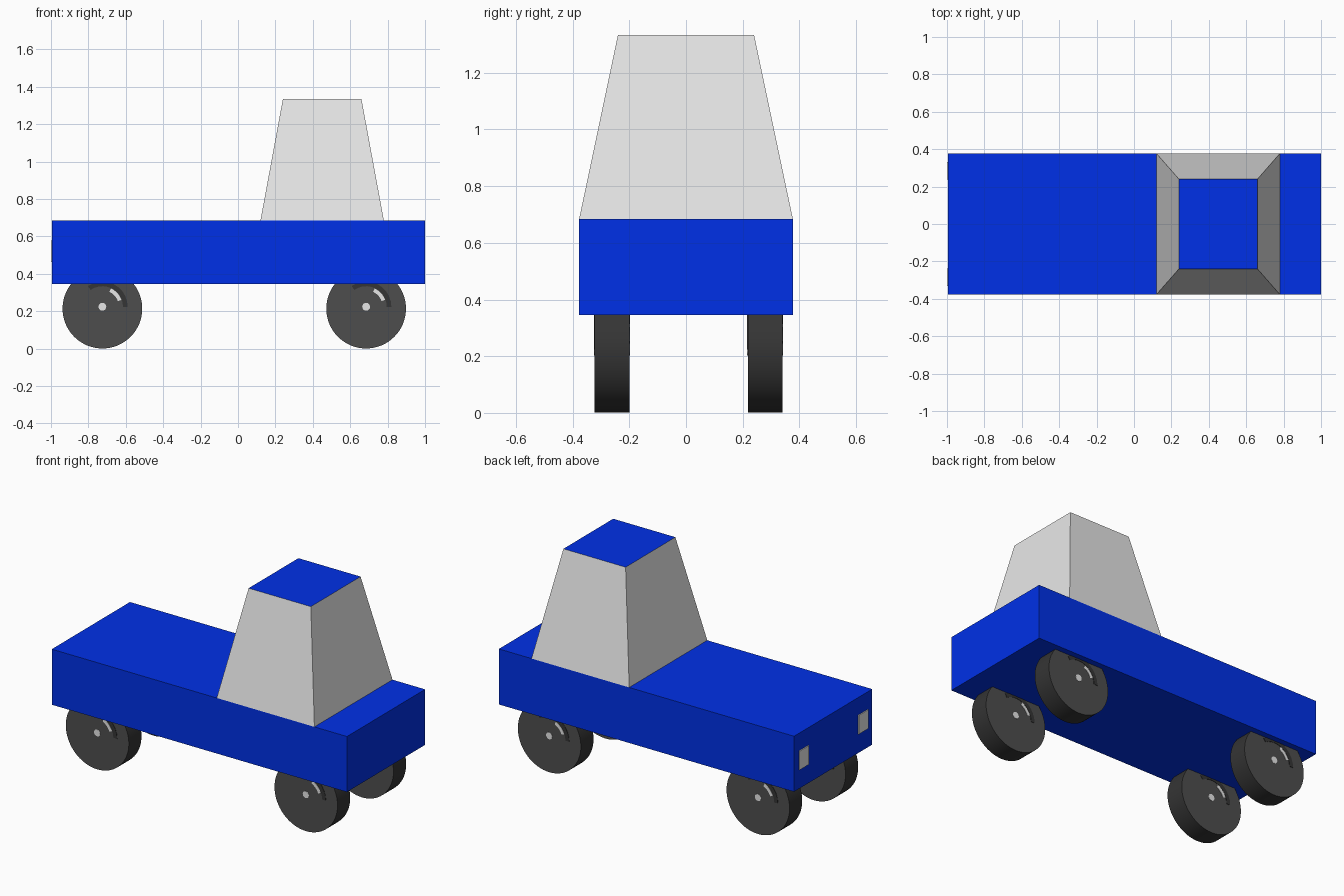
import bpy, bmesh, math
from mathutils import Matrix, Vector

if "Cube" in bpy.data.objects:
    bpy.data.objects.remove(bpy.data.objects["Cube"])


def material(name, rgb):
    m = bpy.data.materials.new(name)
    m.diffuse_color = (*rgb, 1)
    m.use_nodes = True
    m.node_tree.nodes["Principled BSDF"].inputs["Base Color"].default_value = m.diffuse_color
    return m


BLUE = material("blue paint", (0.0, 0.03, 0.8))
GREY = material("light grey", (0.8, 0.8, 0.8))
DARK = material("dark grey wheel face", (0.076, 0.076, 0.076))
BLACK = material("black rubber", (0.035, 0.035, 0.035))


def finish(name, bm, mats):
    bmesh.ops.recalc_face_normals(bm, faces=bm.faces)
    me = bpy.data.meshes.new(name)
    bm.to_mesh(me)
    bm.free()
    for m in mats:
        me.materials.append(m)
    ob = bpy.data.objects.new(name, me)
    bpy.context.collection.objects.link(ob)
    return ob


def box(name, lo, hi, mats, taper=(0, 0)):
    """Box from corner to corner; the top is pulled in by taper on each side."""
    lo, hi = Vector(lo), Vector(hi)
    mid, size = (lo + hi) / 2, hi - lo
    bm = bmesh.new()
    bmesh.ops.create_cube(bm, size=1)
    for v in bm.verts:
        top = v.co.z > 0
        for i in (0, 1):
            inset = 2 * taper[i] if top else 0
            v.co[i] = mid[i] + v.co[i] * (size[i] - inset)
        v.co.z = mid.z + v.co.z * size.z
    # upward faces take the second material when there is one
    bm.normal_update()
    for f in bm.faces:
        f.material_index = 1 if len(mats) > 1 and f.normal.z > 0.9 else 0
    return finish(name, bm, mats)


def cylinder(name, x, y0, y1, z, r, sides, mats):
    """Cylinder along y; the end faces take the last material."""
    bm = bmesh.new()
    bmesh.ops.create_cone(
        bm, cap_ends=True, segments=sides, radius1=r, radius2=r, depth=y1 - y0,
        matrix=Matrix.Translation((x, (y0 + y1) / 2, z)) @ Matrix.Rotation(math.pi / 2, 4, "X"))
    bm.normal_update()
    for f in bm.faces:
        f.material_index = len(mats) - 1 if abs(f.normal.y) > 0.9 else 0
    ob = finish(name, bm, mats)
    bpy.ops.object.select_all(action="DESELECT")
    bpy.context.view_layer.objects.active = ob
    ob.select_set(True)
    bpy.ops.object.shade_smooth_by_angle(angle=math.radians(40))


def arc_plate(name, x, y, z, r0, r1, a0, a1, face, mat):
    """Thin curved mark on a wheel face; face is -1 for front, 1 for back."""
    bm = bmesh.new()
    n, rows = 10, []
    for i in range(n + 1):
        a = math.radians(a0 + (a1 - a0) * i / n)
        rows.append([bm.verts.new((x - face * r * math.cos(a), y + face * d, z + r * math.sin(a)))
                     for r, d in ((r0, 0), (r0, 0.002), (r1, 0.002), (r1, 0))])
    for p, q in zip(rows, rows[1:]):
        for k in range(4):
            bm.faces.new((p[k], p[(k + 1) % 4], q[(k + 1) % 4], q[k]))
    bm.faces.new(rows[0])
    bm.faces.new(rows[-1])
    finish(name, bm, [mat])


# Body slab and tapered cabin with a painted roof
box("body", (-0.994, -0.377, 0.345), (1.0, 0.377, 0.684), [BLUE])
box("cabin", (0.12, -0.377, 0.684), (0.78, 0.377, 1.334), [GREY, BLUE], (0.12, 0.137))

# Lamps on the left end
for side, y in (("front", -0.285), ("back", 0.285)):
    box(side + "_lamp", (-1.0, y - 0.046, 0.462), (-0.993, y + 0.046, 0.577), [GREY])

# Wheels, each with an axle end and curved marks on both faces
for end, x in (("left", -0.725), ("right", 0.685)):
    for side, y0, y1 in (("front", -0.322, -0.2), ("back", 0.218, 0.34)):
        name = f"{end}_{side}"
        cylinder(name + "_wheel", x, y0, y1, 0.214, 0.213, 64, [BLACK, DARK])
        cylinder(name + "_axle", x, y0 - 0.002, y1 + 0.002, 0.224, 0.021, 16, [GREY])
        for face, y in ((-1, y0), (1, y1)):
            arc_plate(name + "_light_mark", x, y, 0.224, 0.088, 0.108, 20, 65, face, GREY)
            arc_plate(name + "_dark_mark", x, y, 0.224, 0.11, 0.135, 0, 125, face, BLACK)
